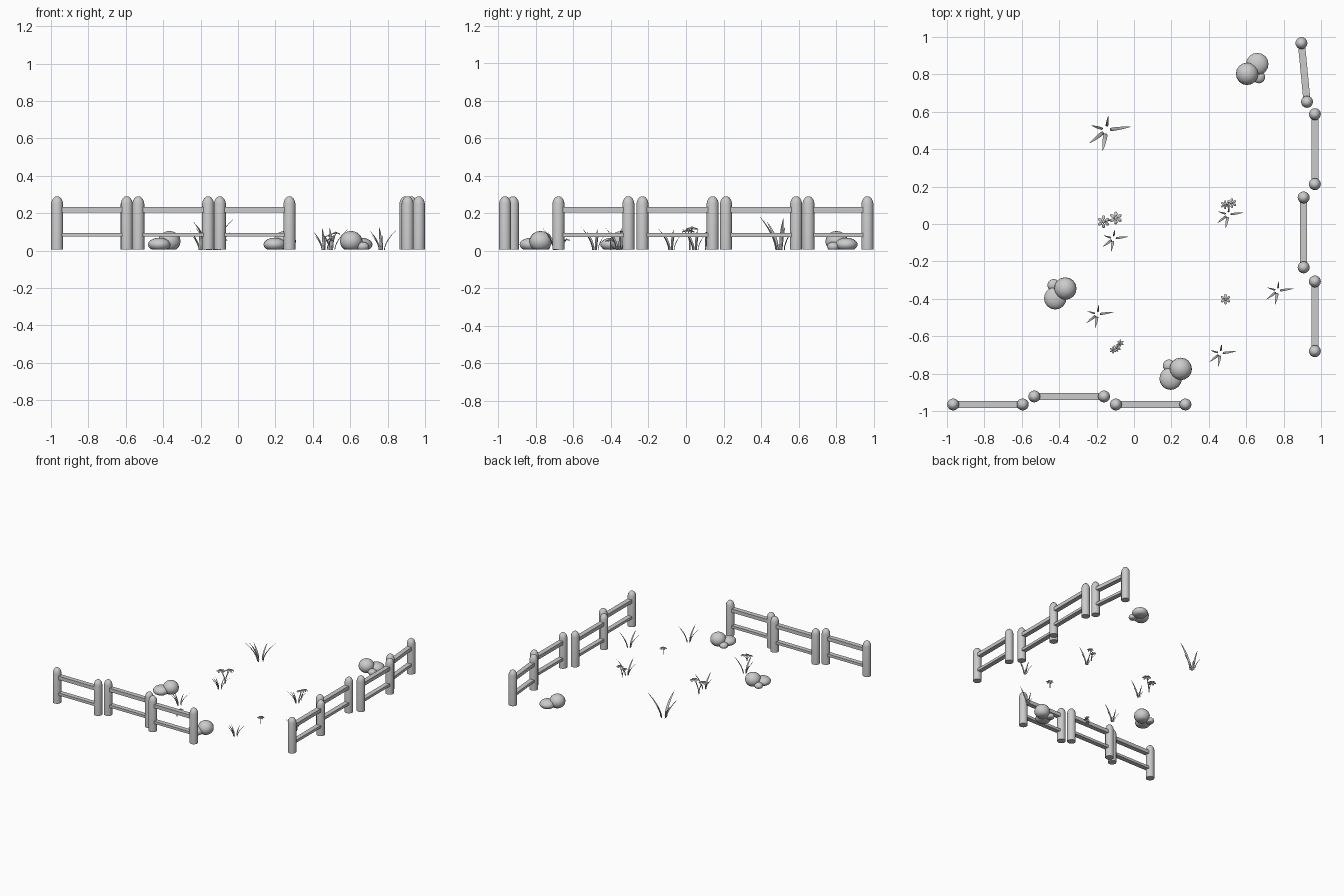
import bpy, bmesh, math
from mathutils import Vector, Matrix

if "Cube" in bpy.data.objects:
    bpy.data.objects.remove(bpy.data.objects["Cube"])


def finish(bm, name, angle=40):
    bmesh.ops.recalc_face_normals(bm, faces=bm.faces)
    me = bpy.data.meshes.new(name)
    bm.to_mesh(me)
    bm.free()
    ob = bpy.data.objects.new(name, me)
    bpy.context.collection.objects.link(ob)
    bpy.ops.object.select_all(action='DESELECT')
    ob.select_set(True)
    bpy.context.view_layer.objects.active = ob
    bpy.ops.object.shade_smooth_by_angle(angle=math.radians(angle))
    return ob


def loft(bm, rings):
    """Skin a list of rings of points and cap both ends."""
    vs = [[bm.verts.new(p) for p in ring] for ring in rings]
    n = len(vs[0])
    for a, b in zip(vs, vs[1:]):
        for i in range(n):
            j = (i + 1) % n
            bm.faces.new((a[i], a[j], b[j], b[i]))
    bm.faces.new(vs[0][::-1])
    bm.faces.new(vs[-1])


def circle(x, y, z, r, n):
    return [Vector((x + r * math.cos(i * math.tau / n), y + r * math.sin(i * math.tau / n), z))
            for i in range(n)]


def ellipsoid(bm, loc, size, rot=0, tilt=0, u=16, v=10):
    m = (Matrix.Translation(loc) @ Matrix.Rotation(rot, 4, 'Z')
         @ Matrix.Rotation(tilt, 4, 'Y') @ Matrix.Diagonal((*size, 1)))
    return bmesh.ops.create_uvsphere(bm, u_segments=u, v_segments=v, radius=1, matrix=m)


# Fence sections: two round-topped posts joined by two flat rails
BASE = 0.006
POST = [(0.032, BASE), (0.032, 0.252), (0.028, 0.268), (0.02, 0.281), (0.01, 0.289)]


def fence(name, a, b):
    bm = bmesh.new()
    for x, y in (a, b):
        loft(bm, [circle(x, y, z, r, 16) for r, z in POST])
    d = Vector((b[0] - a[0], b[1] - a[1], 0))
    mid = ((a[0] + b[0]) / 2, (a[1] + b[1]) / 2)
    turn = Matrix.Rotation(math.atan2(d.y, d.x), 4, 'Z')
    for z, h in ((0.218, 0.029), (0.085, 0.021)):
        m = Matrix.Translation((*mid, z)) @ turn @ Matrix.Diagonal((d.length, 0.038, h, 1))
        bmesh.ops.create_cube(bm, size=1, matrix=m)
    finish(bm, name)


for i, (a, b) in enumerate([
        ((-0.967, -0.965), (-0.595, -0.965)), ((-0.533, -0.922), (-0.16, -0.922)),
        ((-0.097, -0.965), (0.275, -0.965)), ((0.967, -0.68), (0.967, -0.307)),
        ((0.907, -0.232), (0.907, 0.142)), ((0.967, 0.213), (0.967, 0.587)),
        ((0.925, 0.653), (0.895, 0.967))]):
    fence(f"fence_section_{i + 1}", a, b)


# Rocks: three overlapping boulders with flat undersides
def rocks(name, x, y, turn):
    bm = bmesh.new()
    for dx, dy, r, z, rz in ((0, 0, 0.06, 0.05, 0.055), (0.054, 0.052, 0.06, 0.033, 0.036),
                             (0.063, -0.018, 0.033, 0.022, 0.025)):
        p = Matrix.Rotation(turn, 3, 'Z') @ Vector((dx, dy, 0))
        ellipsoid(bm, (x + p.x, y + p.y, z), (r, r, rz))
    cut = bmesh.ops.bisect_plane(bm, geom=bm.verts[:] + bm.edges[:] + bm.faces[:],
                                 plane_co=(0, 0, BASE), plane_no=(0, 0, 1), clear_inner=True)
    bmesh.ops.holes_fill(bm, edges=[e for e in bm.edges if e.is_boundary])
    finish(bm, name, 50)


for i, r in enumerate([(0.605, 0.803, 0), (-0.367, -0.345, math.pi), (0.25, -0.775, math.pi)]):
    rocks(f"rock_group_{i + 1}", *r)


# Grass: five blades curving outward; each is tip x, tip y, tip height, width
BLADES = [(0.13, 0.018, 0.172, 0.02), (0.01, 0.075, 0.12, 0.015), (-0.02, -0.112, 0.182, 0.025),
          (-0.09, -0.07, 0.15, 0.022), (-0.08, 0.025, 0.12, 0.015)]


def grass(name, x, y, s):
    bm = bmesh.new()
    for tx, ty, h, w in BLADES:
        tip = Vector((tx, ty, 0))
        out = tip.normalized()
        side = Vector((-out.y, out.x, 0))
        rings = []
        for k in range(7):
            t = k / 6
            c = out * (0.022 + (tip.length - 0.022) * t ** 1.7) + Vector((0, 0, h * t))
            half = w / 2 * (0.75 + 0.5 * t) * (1 - t ** 2.5) + 0.0006
            ring = [c + side * half, c + out * half * 0.4, c - side * half, c - out * half * 0.4]
            rings.append([Vector((x, y, 0.004)) + p * s for p in ring])
        loft(bm, rings)
    finish(bm, name)


for i, g in enumerate([(-0.148, 0.502, 1), (-0.11, -0.078, 0.64), (-0.195, -0.483, 0.66),
                       (0.503, 0.05, 0.64), (0.768, -0.357, 0.66), (0.462, -0.692, 0.65)]):
    grass(f"grass_clump_{i + 1}", *g)


# Flowers: bent stems from a shared root, six drooping petals and a centre button
def flowers(name, root, heads):
    bm = bmesh.new()
    for x, y, r, h in heads:
        rings = []
        for k in range(6):
            t = k / 5
            f = t ** 2
            rings.append(circle(root[0] + (x - root[0]) * f, root[1] + (y - root[1]) * f,
                                0.004 + (h - 0.004) * t, r * 0.11, 6))
        loft(bm, rings)
        for k in range(6):
            a = k * math.tau / 6 + math.pi / 6
            ellipsoid(bm, (x + 0.62 * r * math.cos(a), y + 0.62 * r * math.sin(a), h - 0.12 * r),
                      (0.4 * r, 0.25 * r, 0.1 * r), a, 0.35, 8, 6)
        ellipsoid(bm, (x, y, h + 0.03 * r), (0.27 * r, 0.27 * r, 0.2 * r), 0, 0, 8, 6)
    finish(bm, name, 60)


flowers("flower_group_1", (-0.13, 0.02), [(-0.163, 0.012, 0.035, 0.108), (-0.097, 0.032, 0.035, 0.122)])
flowers("flower_group_2", (0.505, 0.105), [(0.487, 0.103, 0.024, 0.08), (0.523, 0.112, 0.027, 0.095)])
flowers("flower_group_3", (0.487, -0.402), [(0.489, -0.402, 0.029, 0.058)])
flowers("flower_group_4", (-0.092, -0.66), [(-0.112, -0.674, 0.019, 0.05), (-0.09, -0.662, 0.022, 0.058),
                                            (-0.073, -0.636, 0.019, 0.06)])
